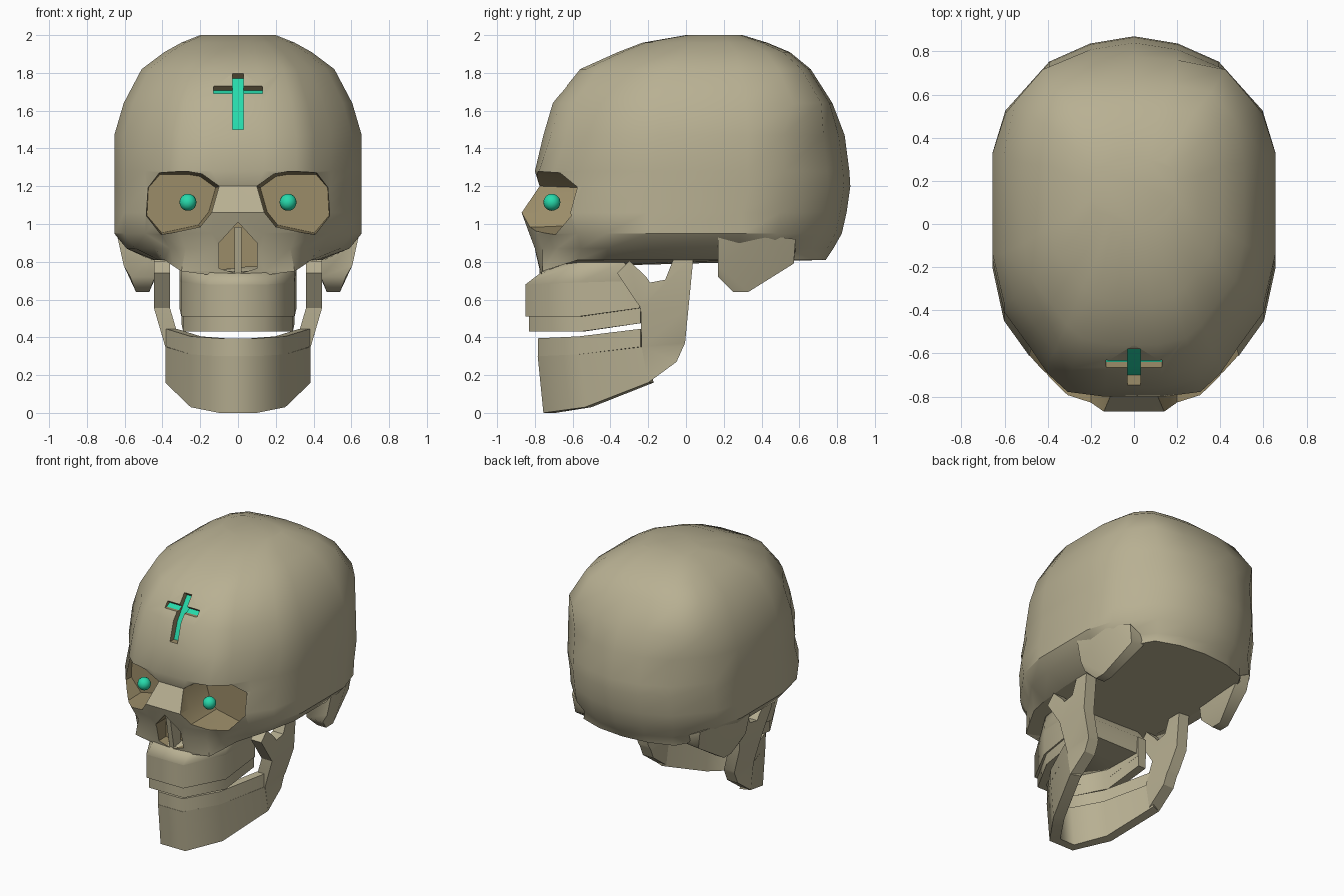
import bpy, bmesh, math
from mathutils import Vector

if "Cube" in bpy.data.objects:
    bpy.data.objects.remove(bpy.data.objects["Cube"])


def material(name, rgb):
    m = bpy.data.materials.new(name)
    m.diffuse_color = (*rgb, 1)
    m.use_nodes = True
    m.node_tree.nodes["Principled BSDF"].inputs["Base Color"].default_value = m.diffuse_color
    return m


MATS = [material("bone", (0.48, 0.435, 0.29)),
        material("socket_brown", (0.33, 0.265, 0.14)),
        material("emerald", (0.02, 0.70, 0.41))]


def finish(name, bm, mat=0, angle=35):
    bmesh.ops.recalc_face_normals(bm, faces=bm.faces)
    for f in bm.faces:
        f.material_index = mat
    me = bpy.data.meshes.new(name)
    bm.to_mesh(me)
    bm.free()
    for m in MATS:
        me.materials.append(m)
    ob = bpy.data.objects.new(name, me)
    bpy.context.collection.objects.link(ob)
    smooth(ob, angle)
    return ob


def smooth(ob, angle):
    bpy.ops.object.select_all(action='DESELECT')
    ob.select_set(True)
    bpy.context.view_layer.objects.active = ob
    bpy.ops.object.shade_smooth_by_angle(angle=math.radians(angle))


def loft(rings):
    bm = bmesh.new()
    vs = [[bm.verts.new(p) for p in r] for r in rings]
    n = len(rings[0])
    for a, b in zip(vs, vs[1:]):
        for i in range(n):
            j = (i + 1) % n
            bm.faces.new((a[i], a[j], b[j], b[i]))
    bm.faces.new(vs[0][::-1])
    bm.faces.new(vs[-1])
    return bm


def mirror(half):
    """Complete a half outline (front to back, x >= 0) into a closed ring."""
    return half + [(-x, y, z) for x, y, z in reversed(half) if x > 1e-6]


def band(name, half, thick, lean=0.0):
    """Horseshoe wall from stations (x, y, z bottom, z top)."""
    st = [(-x, y, b, t) for x, y, b, t in reversed(half)] + half
    rings = []
    for i, (x, y, b, t) in enumerate(st):
        p, q = st[max(i - 1, 0)], st[min(i + 1, len(st) - 1)]
        d = Vector((q[0] - p[0], q[1] - p[1])).normalized()
        ix, iy = x - d.y * thick, y + d.x * thick
        rings.append([(x, y, b), (x, y + lean, t), (ix, iy + lean, t), (ix, iy, b)])
    return finish(name, loft(rings), 0, 66)


# ---- cranium: stacked rings, brow and nose bridge shaped in the front
FRONT = [(0, -1), (.21, -1), (.47, -.95), (.61, -.85), (.75, -.69), (.92, -.51), (1, -.23)]
ROUND = [(1, .36), (.91, .59), (.6, .86), (.31, .96), (0, 1)]
BOXY = [(1, .38), (.91, .72), (.7, .92), (.33, .98), (0, 1)]


def ring(z, yf, yb, hw, bridge=0.0, back=ROUND):
    c, h = (yf + yb) / 2, (yb - yf) / 2
    return mirror([(u * hw, c + v * h + (bridge if i < 2 else 0), z)
                   for i, (u, v) in enumerate(FRONT + back)])


base = [(0, -.77), (.14, -.77), (.30, -.76), (.34, -.68), (.39, -.57), (.42, -.42),
        (.44, -.2), (.46, .3), (.45, .52), (.37, .66), (.2, .72), (0, .74)]
base = [(x, y, .71 if i == 0 else .81 - .06 * min(1, max(0, (-y - .57) / .19)))
        for i, (x, y) in enumerate(base)]
cranium = finish("cranium", loft([
    mirror(base),
    ring(.87, -.80, .78, .59),
    ring(.95, -.83, .825, .655),
    ring(1.06, -.87, .85, .655),
    ring(1.2, -.81, .87, .655, .035),
    ring(1.28, -.82, .865, .655, .02),
    ring(1.47, -.755, .84, .655),
    ring(1.64, -.705, .775, .605, 0, BOXY),
    ring(1.82, -.56, .66, .51, 0, BOXY),
    ring(1.91, -.36, .55, .39, 0, BOXY),
    ring(1.96, -.23, .43, .30, 0, BOXY),
    ring(2.0, 0, .3, .2, 0, BOXY)]))

# ---- cutters: eye sockets, nose opening, forehead cross
cutters = []
orbit = [(.10, 1.2), (.19, 1.265), (.26, 1.277), (.42, 1.277), (.487, 1.2), (.495, 1.04),
         (.41, .94), (.20, .985), (.14, 1.06)]
for s in (1, -1):
    rings = [[(s * (.33 + (x - .33) * k), y, 1.1 + (z - 1.1) * k) for x, z in orbit]
             for y, k in ((-1.0, 1), (-.76, 1), (-.55, .92))]
    cutters.append(finish("socket_cutter", loft(rings), 1))

nose = [(0, 1.01), (.1, .9), (.1, .765), (0, .735), (-.1, .765), (-.1, .9)]
cutters.append(finish("nose_cutter", loft([[(x, y, z) for x, z in nose] for y in (-1, -.69)]), 1))

upright = [(-.95, 1.5), (-.70, 1.5), (-.66, 1.62), (-.55, 1.77), (-.8, 2.0), (-.95, 2.0)]
crossbar = [(-.95, 1.69), (-.64, 1.69), (-.607, 1.708), (-.80, 1.88), (-.95, 1.88)]
for prof, w in ((upright, .03), (crossbar, .13)):
    c = finish("cross_cutter", loft([[(x, y, z) for y, z in prof] for x in (-w, w)]), 1)
    for f in c.data.polygons:      # floor of the recess is the inlay
        if f.normal.y > .3 and f.normal.z < -.2:
            f.material_index = 2
    cutters.append(c)

for c in cutters:
    m = cranium.modifiers.new("cut", 'BOOLEAN')
    m.operation, m.solver, m.object = 'DIFFERENCE', 'EXACT', c
    c.hide_render = True
dg = bpy.context.evaluated_depsgraph_get()
cut = bpy.data.meshes.new_from_object(cranium.evaluated_get(dg))
cranium.modifiers.clear()
cranium.data = cut
for c in cutters:
    bpy.data.objects.remove(c)
smooth(cranium, 48)
# keep crisp edges round the flat underside and between colours
sharp, owner = set(), {}
for f in cut.polygons:
    for k in f.edge_keys:
        if f.normal.z < -.97 and f.center.z < .84:
            sharp.add(k)
        if owner.setdefault(k, f.material_index) != f.material_index:
            sharp.add(k)
for e in cut.edges:
    if e.key in sharp:
        e.use_edge_sharp = True

# ---- nasal septum
sep = [(-.765, .72), (-.815, .985), (-.68, .985), (-.68, .72)]
finish("nasal_septum", loft([[(x, y, z) for y, z in sep] for x in (-.018, .018)]))

# ---- eyes
for s in (1, -1):
    bm = bmesh.new()
    bmesh.ops.create_uvsphere(bm, u_segments=16, v_segments=10, radius=.045)
    bmesh.ops.translate(bm, vec=(s * .265, -.71, 1.115), verts=bm.verts)
    finish("eye", bm, 2, 60)

# ---- bony bumps behind the ears
bump = [(.64, .17, .94), (.60, .42, .94), (.52, .58, .92), (.42, .17, .86), (.40, .58, .86),
        (.605, .17, .78), (.57, .17, .72), (.44, .17, .72), (.54, .25, .64), (.47, .25, .64),
        (.54, .33, .64), (.47, .33, .64), (.50, .57, .79), (.40, .57, .80)]
for s in (1, -1):
    bm = bmesh.new()
    for x, y, z in bump:
        bm.verts.new((s * x, y, z))
    bmesh.ops.convex_hull(bm, input=bm.verts)
    finish("mastoid", bm, 0, 50)

# ---- upper jaw with palate, and both rows of teeth
band("upper_jaw", [(.15, -.85, .51, .68), (.30, -.57, .51, .69), (.31, -.245, .555, .70)], .07)
finish("palate", loft([
    mirror([(.12, -.80, .58), (.26, -.55, .58), (.27, -.26, .58)]),
    mirror([(.15, -.85, .68), (.30, -.57, .69), (.31, -.25, .70)]),
    mirror([(.15, -.765, .745), (.30, -.56, .79), (.31, -.33, .80)]),
    mirror([(.14, -.64, .765), (.29, -.52, .83), (.30, -.34, .83)])]), 0, 66)
band("upper_teeth", [(.14, -.83, .43, .51), (.29, -.56, .43, .51), (.30, -.24, .475, .555)], .06)
band("lower_teeth", [(.1, -.783, .30, .395), (.25, -.567, .31, .405), (.38, -.24, .35, .445)], .06)

# ---- lower jaw: chin band and two upright branches that flare outwards
band("lower_jaw", [(.1, -.755, 0, .30), (.25, -.535, .03, .31), (.385, -.2, .16, .35)], .075, -.03)
branch = [(-.235, .35), (-.2, .16), (-.05, .27), (-.005, .37), (.04, .83), (-.06, .83),
          (-.11, .705), (-.19, .69), (-.21, .72), (-.3, .805), (-.365, .74), (-.24, .555)]
for s in (1, -1):
    bm = bmesh.new()
    bm.faces.new([bm.verts.new((0, y, z)) for y, z in branch])
    for z in (.35, .555):
        bmesh.ops.bisect_plane(bm, geom=bm.verts[:] + bm.edges[:] + bm.faces[:],
                               plane_co=(0, 0, z), plane_no=(0, 0, 1), dist=1e-4)
    ext = bmesh.ops.extrude_face_region(bm, geom=bm.faces[:], use_keep_orig=True)
    for v in ext["geom"]:
        if isinstance(v, bmesh.types.BMVert):
            v.co.x -= .085
    for v in bm.verts:
        v.co.x = s * (v.co.x + .385 + .06 * min(1, max(0, (v.co.z - .35) / .2)))
    finish("jaw_branch", bm, 0, 25)
